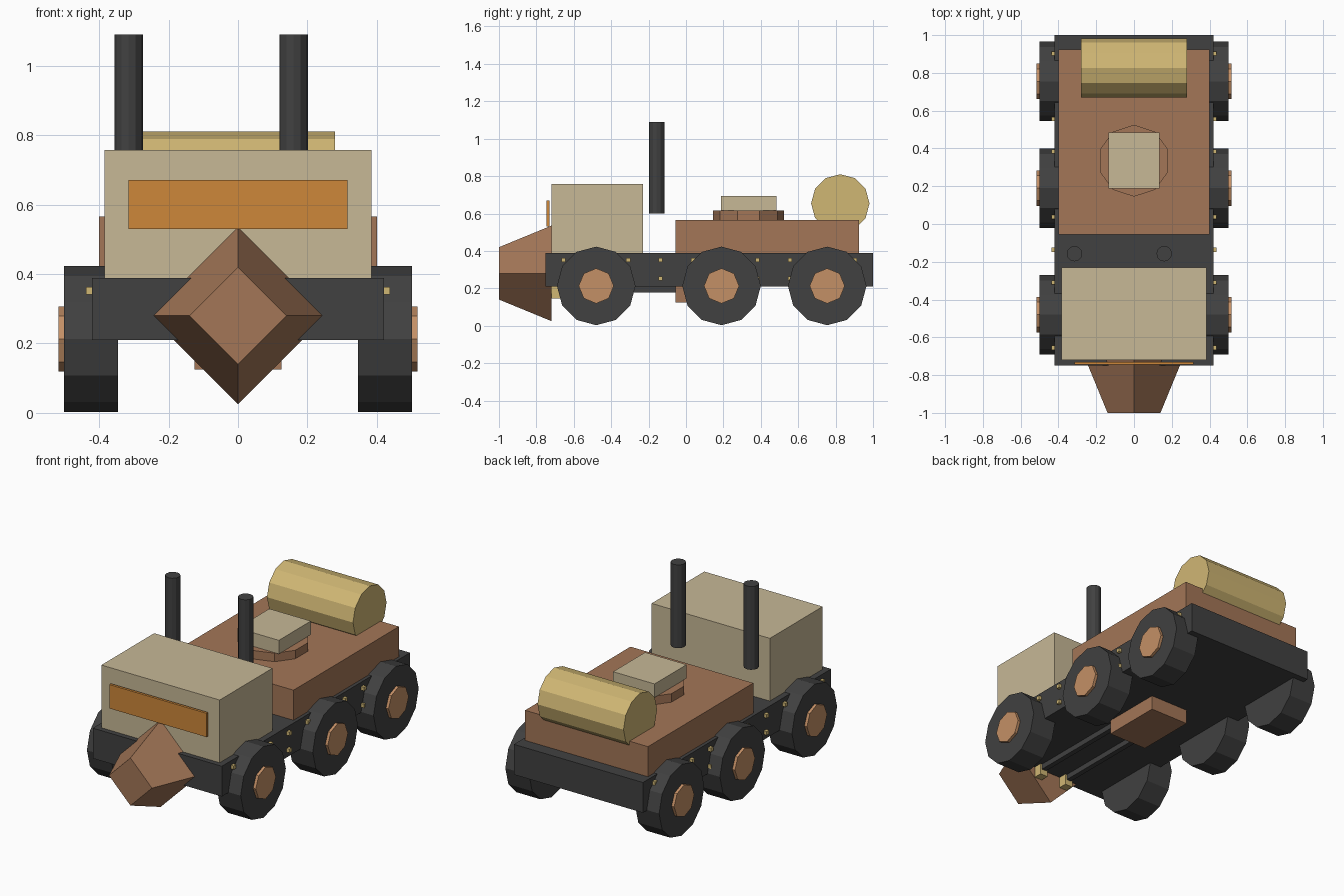
import bpy, bmesh
from math import pi
from mathutils import Matrix, Vector

old = bpy.data.objects.get("Cube")
if old:
    bpy.data.objects.remove(old, do_unlink=True)


def material(name, rgb):
    """Make a flat material from 0-255 display values."""
    lin = [((c / 255 + 0.055) / 1.055) ** 2.4 for c in rgb] + [1]
    m = bpy.data.materials.new(name)
    m.use_nodes = True
    m.diffuse_color = lin
    shader = next(n for n in m.node_tree.nodes if n.type == "BSDF_PRINCIPLED")
    shader.inputs["Base Color"].default_value = lin
    return m


DARK = material("dark grey", (65, 65, 65))
BROWN = material("rust brown", (163, 118, 87))
CREAM = material("cream", (199, 184, 150))
GOLD = material("brass yellow", (208, 183, 116))
COPPER = material("copper", (196, 144, 102))
ORANGE = material("amber glass", (205, 135, 58))


def finish(name, bm, mat):
    mesh = bpy.data.meshes.new(name)
    bm.to_mesh(mesh)
    bm.free()
    mesh.materials.append(mat)
    obj = bpy.data.objects.new(name, mesh)
    bpy.context.collection.objects.link(obj)
    return obj


def box(name, mat, x, y, z):
    """Box from (low, high) ranges on each axis."""
    bm = bmesh.new()
    size = Vector((x[1] - x[0], y[1] - y[0], z[1] - z[0]))
    mid = Vector((x[0] + x[1], y[0] + y[1], z[0] + z[1])) / 2
    bmesh.ops.create_cube(bm, size=1, matrix=Matrix.Translation(mid) @ Matrix.Diagonal(size).to_4x4())
    return finish(name, bm, mat)


def prism(name, mat, mid, radius, length, sides, axis="Z", tip=None):
    """Straight or tapered prism along an axis."""
    turn = {"Z": Matrix(), "X": Matrix.Rotation(pi / 2, 4, "Y"), "Y": Matrix.Rotation(pi / 2, 4, "X")}[axis]
    bm = bmesh.new()
    bmesh.ops.create_cone(bm, cap_ends=True, segments=sides, radius1=radius,
                          radius2=radius if tip is None else tip, depth=length,
                          matrix=Matrix.Translation(mid) @ turn)
    return finish(name, bm, mat)


# Hull
box("chassis", DARK, (-0.42, 0.42), (-0.75, 1.0), (0.21, 0.388))
box("cab", CREAM, (-0.385, 0.385), (-0.72, -0.23), (0.388, 0.757))
box("windshield", ORANGE, (-0.316, 0.316), (-0.745, -0.73), (0.53, 0.67))
box("rear_body", BROWN, (-0.4, 0.4), (-0.055, 0.925), (0.388, 0.565))
box("belly_box", BROWN, (-0.125, 0.125), (-0.055, 0.305), (0.125, 0.215))

# Roof fittings
prism("turret_ring", BROWN, (0, 0.335, 0.59), 0.19, 0.05, 10)
box("turret_block", CREAM, (-0.135, 0.135), (0.187, 0.485), (0.615, 0.695))
prism("rear_tank", GOLD, (0, 0.825, 0.654), 0.156, 0.56, 12, "X")
for side, x in (("right", -0.315), ("left", 0.16)):
    prism("exhaust_stack_" + side, DARK, (x, -0.157, 0.845), 0.041, 0.49, 12)

# Tapered ram at the front
prism("front_ram", BROWN, (0, -0.86, 0.28), 0.255, 0.28, 4, "Y", tip=0.14)

for side, s in (("right", -1), ("left", 1)):
    # Wheels and hubs
    for place, y in (("front", -0.48), ("middle", 0.19), ("rear", 0.755)):
        prism(f"{place}_wheel_{side}", DARK, (s * 0.423, y, 0.213), 0.21, 0.155, 12, "X")
        prism(f"{place}_hub_{side}", COPPER, (s * 0.497, y, 0.213), 0.094, 0.04, 8, "X")

    # Underside arms with brass ends
    x = s * 0.09
    box("push_arm_" + side, DARK, (x - 0.015, x + 0.015), (-0.7, -0.055), (0.178, 0.212))
    box("arm_end_" + side, GOLD, (x - 0.025, x + 0.025), (-0.73, -0.67), (0.145, 0.212))

    # Two rows of rivets along the chassis
    for row, z in (("upper", 0.352), ("lower", 0.252)):
        for i in range(10):
            y = -0.655 + i * 0.173
            x = s * 0.427
            box(f"{row}_rivet_{side}_{i}", GOLD, (x - 0.011, x + 0.011),
                (y - 0.011, y + 0.011), (z - 0.011, z + 0.011))
